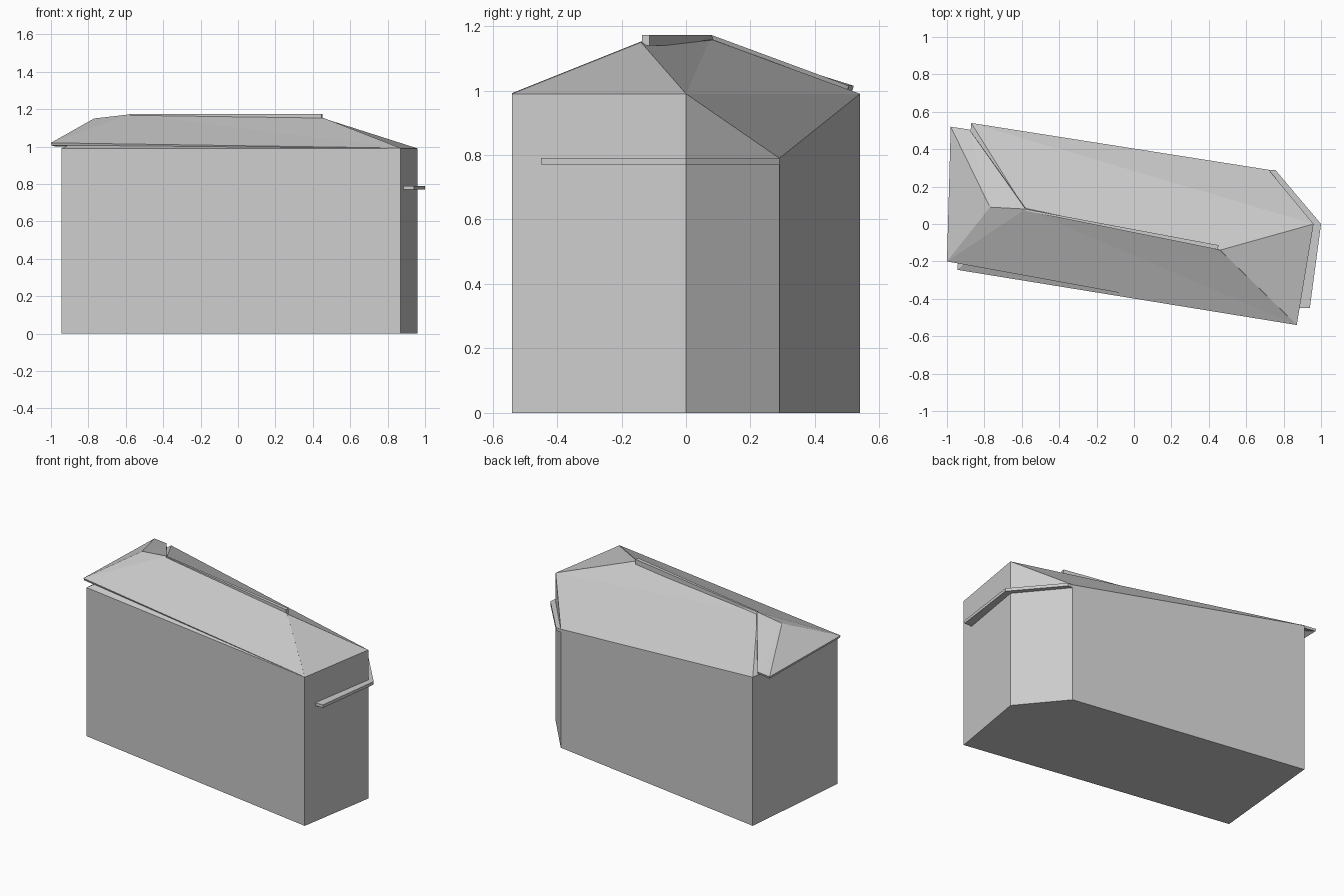
import bpy, bmesh
from mathutils import Vector

if "Cube" in bpy.data.objects:
    bpy.data.objects.remove(bpy.data.objects["Cube"])


def make(name, verts, faces, recalc=True):
    mesh = bpy.data.meshes.new(name)
    mesh.from_pydata(verts, [], faces)
    bm = bmesh.new()
    bm.from_mesh(mesh)
    if recalc:
        bmesh.ops.recalc_face_normals(bm, faces=bm.faces)
    bm.to_mesh(mesh)
    bm.free()
    obj = bpy.data.objects.new(name, mesh)
    bpy.context.collection.objects.link(obj)
    return obj


def prism(name, outline, z0, z1):
    n = len(outline)
    verts = [(x, y, z) for z in (z0, z1) for x, y in outline]
    sides = [(i, (i + 1) % n, n + (i + 1) % n, n + i) for i in range(n)]
    return make(name, verts, sides + [tuple(range(n)), tuple(range(n, 2 * n))])


# House body: five-sided walls, with the back right corner cut lower, and main roof
plan = [(-0.945, -0.245), (0.87, -0.54), (0.96, 0), (0.72, 0.29), (-0.87, 0.54)]
tops = [0.99, 0.99, 0.99, 0.79, 0.99]
ridge_left, ridge_right = (-0.58, 0.075, 1.16), (0.46, -0.14, 1.15)
verts = [(x, y, 0) for x, y in plan]
verts += [(x, y, z) for (x, y), z in zip(plan, tops)]
verts += [ridge_left, ridge_right]
walls = [(i, (i + 1) % 5, 5 + (i + 1) % 5, 5 + i) for i in range(5)]
roof = [(5, 6, 10), (6, 11, 10), (6, 7, 11), (7, 8, 9), (7, 9, 10), (7, 10, 11), (9, 5, 10)]
make("house_body", verts, walls + [(4, 3, 2, 1, 0)] + roof)

# Overhanging front slope and left hip, laid over the body as a thin sheet
sheet = [(-1, -0.2, 1.02), (-0.98, 0.52, 1.015), (-0.88, 0.505, 1.015),
         (-0.58, 0.08, 1.172), (-0.77, 0.09, 1.15), (0.87, -0.54, 0.992),
         (0.46, -0.14, 1.152)]
hip = make("roof_overhang", sheet,
           [(0, 4, 1), (0, 3, 4), (4, 3, 2), (4, 2, 1), (0, 5, 3), (5, 6, 3)], recalc=False)
bm = bmesh.new()
bm.from_mesh(hip.data)
for f in bm.faces:
    f.normal_update()
    if f.normal.z < 0:
        f.normal_flip()
bm.to_mesh(hip.data)
bm.free()
solid = hip.modifiers.new("thickness", 'SOLIDIFY')
solid.thickness = 0.015
solid.offset = -1

# Narrow ridge cap
a, b = Vector((-0.58, 0.075)), Vector((0.45, -0.125))
side = (b - a).normalized().orthogonal() * 0.012
prism("ridge_cap", [tuple(p) for p in (a - side * 0.4, b - side, b + side, a + side * 0.4)],
      1.14, 1.173)

# Ledge wrapping the right wall and the angled corner
prism("side_ledge", [(0.885, -0.45), (0.94, -0.45), (1.0, 0), (0.755, 0.29),
                     (0.72, 0.29), (0.96, 0)], 0.77, 0.79)
